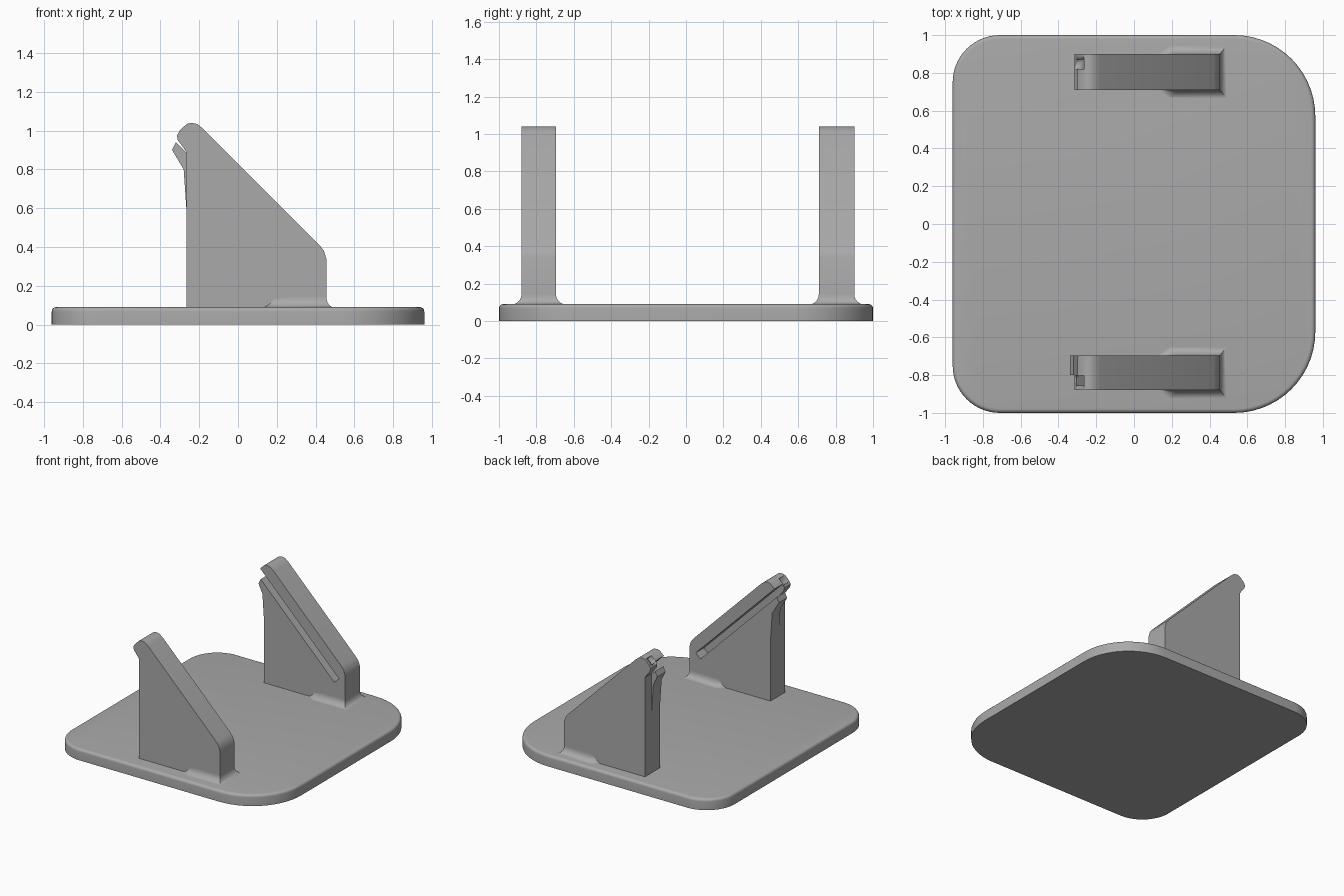
import bpy, bmesh, math
from mathutils import Vector

cube = bpy.data.objects.get("Cube")
if cube:
    bpy.data.objects.remove(cube)

grey = bpy.data.materials.new("plain grey")
grey.use_nodes = True
grey.diffuse_color = (0.4, 0.4, 0.4, 1)
grey.node_tree.nodes["Principled BSDF"].inputs["Base Color"].default_value = (0.4, 0.4, 0.4, 1)


def loft(name, rings):
    """Skin a stack of matching closed rings and cap both ends."""
    bm = bmesh.new()
    loops = [[bm.verts.new(p) for p in ring] for ring in rings]
    n = len(loops[0])
    for a, b in zip(loops, loops[1:]):
        for i in range(n):
            j = (i + 1) % n
            bm.faces.new((a[i], a[j], b[j], b[i]))
    bm.faces.new(loops[0])
    bm.faces.new(loops[-1])
    bmesh.ops.recalc_face_normals(bm, faces=bm.faces)
    mesh = bpy.data.meshes.new(name)
    bm.to_mesh(mesh)
    bm.free()
    mesh.materials.append(grey)
    mesh.shade_smooth()
    mesh.set_sharp_from_angle(angle=math.radians(32))
    obj = bpy.data.objects.new(name, mesh)
    bpy.context.collection.objects.link(obj)
    return obj


def extrude_y(name, profile, y0, y1):
    return loft(name, [[(x, y, z) for x, z in profile] for y in (y0, y1)])


# Base plate with larger corners on the +x side and a rounded top rim
def plate_ring(inset, z, steps=14):
    ring = []
    corners = ((1, 1, 0.43), (-1, 1, 0.25), (-1, -1, 0.25), (1, -1, 0.43))
    for k, (sx, sy, r) in enumerate(corners):
        for i in range(steps + 1):
            a = math.pi / 2 * (k + i / steps)
            ring.append((sx * (0.96 - r) + (r - inset) * math.cos(a),
                         sy * (1 - r) + (r - inset) * math.sin(a), z))
    return ring


RIM = 0.022
rim = [i * math.pi / 10 for i in range(6)]
loft("base_plate", [plate_ring(0, 0)] + [
    plate_ring(RIM * (1 - math.cos(a)), 0.09 - RIM + RIM * math.sin(a)) for a in rim])

# Shared upper outline of an upright: rounded nose, long slope, short back
SLOPE = [(-0.30, 1.0), (-0.265, 1.034), (-0.24, 1.04), (-0.21, 1.034), (-0.18, 1.01),
         (0.42, 0.41), (0.443, 0.38), (0.455, 0.34), (0.455, 0.05)]


def upright(label, outer, split, inner, shift):
    # Solid outer wall
    wall = extrude_y(label + "_outer_wall",
                     [(-0.265, 0.05), (-0.265, 0.89), (-0.31, 0.95), (-0.315, 0.975)] + SLOPE,
                     outer, split)
    # Inner web with the sloping slot and its projecting lower lip
    extrude_y(label + "_slotted_web",
              [(-0.265, 0.05), (-0.265, 0.58), (-0.28, 0.80),
               (-0.34 + shift, 0.90 - shift), (-0.32 + shift, 0.94 - shift),
               (0.36, 0.26), (0.40, 0.30)] + SLOPE, split, inner)

    # Square hole running down from the nose
    side = 1 if outer > 0 else -1
    along = Vector((0.707, 0, -0.707))
    across = Vector((0.02, 0, 0.02))
    centre = Vector((-0.285, 0, 1.013))
    rings = []
    for t in (-0.06, 0.06):
        c = centre + along * t
        ring = []
        for s, y in ((-1, 0.005), (1, 0.005), (1, 0.055), (-1, 0.055)):
            p = c + across * s
            ring.append((p.x, split + side * y, p.z))
        rings.append(ring)
    cutter = loft(label + "_hole_cutter", rings)
    cutter.hide_render = True
    cutter.hide_viewport = True
    cut = wall.modifiers.new("nose hole", 'BOOLEAN')
    cut.operation = 'DIFFERENCE'
    cut.solver = 'EXACT'
    cut.object = cutter

    # Concave fillet around the back foot, fading out toward the middle
    lo, hi = min(outer, inner), max(outer, inner)
    r = 0.055
    rings = []
    for i in range(9):
        a = math.pi / 2 * i / 8
        off = r * (1 - math.sin(a))
        z = 0.088 + r * (1 - math.cos(a))
        start = 0.12 + 0.08 * i / 8
        rings.append([(start, lo, z), (start + 0.06, lo - off, z), (0.455 + off * 0.8, lo - off, z),
                      (0.455 + off * 0.8, hi + off, z), (start + 0.06, hi + off, z), (start, hi, z)])
    loft(label + "_foot_fillet", rings)


upright("front_upright", -0.88, -0.80, -0.695, 0)
upright("rear_upright", 0.90, 0.815, 0.71, 0.025)
